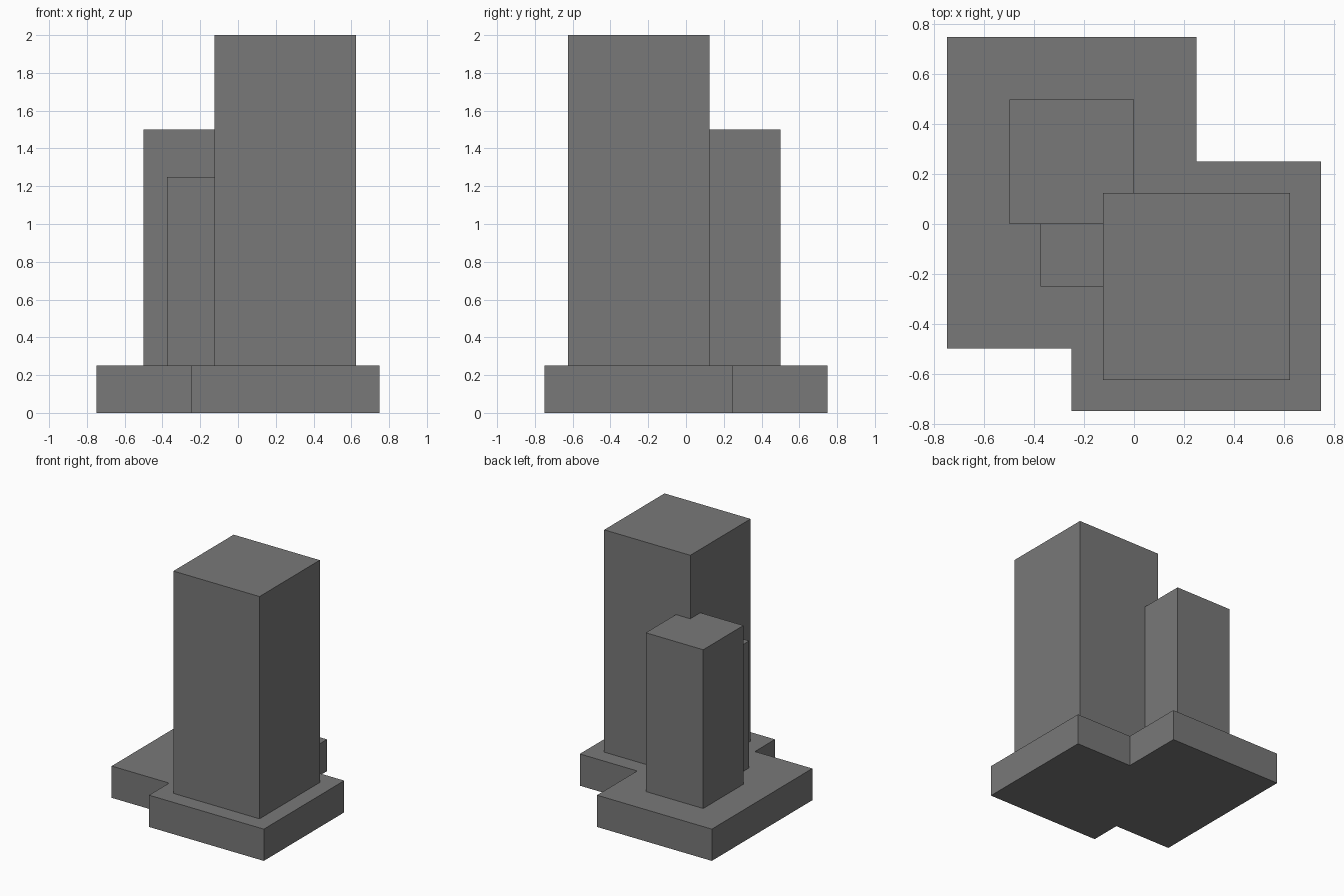
import bpy
import bmesh

cube = bpy.data.objects.get("Cube")
if cube:
    bpy.data.objects.remove(cube, do_unlink=True)

# Single grey for the whole massing model
GREY = (0.19, 0.19, 0.19, 1.0)
grey = bpy.data.materials.new("concrete_grey")
grey.use_nodes = True
grey.diffuse_color = GREY
grey.node_tree.nodes["Principled BSDF"].inputs["Base Color"].default_value = GREY


def extrude_footprint(name, outline, bottom, top):
    """Extrude a plan outline straight up from bottom to top."""
    bm = bmesh.new()
    floor = bm.faces.new([bm.verts.new((x, y, bottom)) for x, y in outline])
    result = bmesh.ops.extrude_face_region(bm, geom=[floor], use_keep_orig=True)
    raised = [v for v in result["geom"] if isinstance(v, bmesh.types.BMVert)]
    bmesh.ops.translate(bm, verts=raised, vec=(0, 0, top - bottom))
    bmesh.ops.recalc_face_normals(bm, faces=bm.faces)
    mesh = bpy.data.meshes.new(name)
    bm.to_mesh(mesh)
    bm.free()
    mesh.materials.append(grey)
    obj = bpy.data.objects.new(name, mesh)
    bpy.context.collection.objects.link(obj)
    return obj


def rectangle(x0, x1, y0, y1):
    return [(x0, y0), (x1, y0), (x1, y1), (x0, y1)]


DECK = 0.25

# Stepped podium: two offset blocks merged in one outline
extrude_footprint("podium", [
    (-0.75, -0.5), (-0.25, -0.5), (-0.25, -0.75), (0.75, -0.75),
    (0.75, 0.25), (0.25, 0.25), (0.25, 0.75), (-0.75, 0.75)], 0, DECK)

# Main tower
extrude_footprint("tall_tower", rectangle(-0.125, 0.625, -0.625, 0.125), DECK, 2.0)

# Rear tower, notched around the corner of the main tower
extrude_footprint("rear_tower", [
    (-0.5, 0), (-0.125, 0), (-0.125, 0.125),
    (0, 0.125), (0, 0.5), (-0.5, 0.5)], DECK, 1.5)

# Small tower in the corner between the other two
extrude_footprint("small_tower", rectangle(-0.375, -0.125, -0.25, 0), DECK, 1.25)
